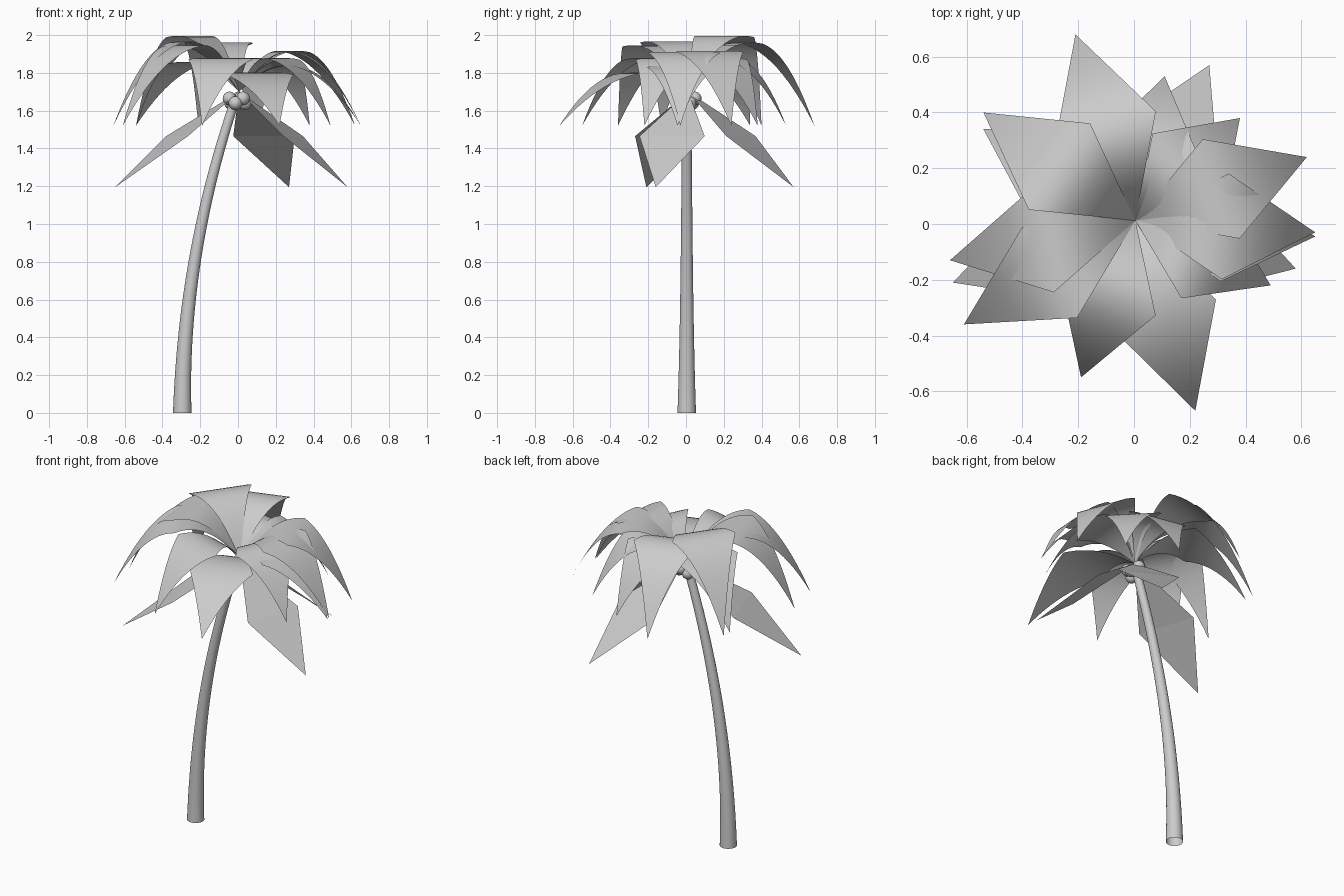
import bpy, bmesh, math
from mathutils import Vector

if "Cube" in bpy.data.objects:
    bpy.data.objects.remove(bpy.data.objects["Cube"])

CROWN = Vector((0.005, 0.012, 1.70))


def grid_object(name, rows, closed=False):
    """Skin consecutive rows of points into a smooth sheet or tube."""
    bm = bmesh.new()
    vr = [[bm.verts.new(p) for p in row] for row in rows]
    for a, b in zip(vr, vr[1:]):
        n = len(a)
        for i in range(n if closed else n - 1):
            j = (i + 1) % n
            bm.faces.new((a[i], a[j], b[j], b[i]))
    bmesh.ops.remove_doubles(bm, verts=bm.verts, dist=1e-5)
    bmesh.ops.recalc_face_normals(bm, faces=bm.faces)
    # sheets face upwards
    if not closed and sum(f.normal.z for f in bm.faces) < 0:
        bmesh.ops.reverse_faces(bm, faces=bm.faces)
    for f in bm.faces:
        f.smooth = True
    me = bpy.data.meshes.new(name)
    bm.to_mesh(me)
    bm.free()
    ob = bpy.data.objects.new(name, me)
    bpy.context.collection.objects.link(ob)
    return ob


# Leaning trunk, flared at the foot and open underneath
rows = []
for k in range(25):
    t = k / 24
    z = 1.68 * t
    x = -0.295 + 0.295 * (z / 1.7) ** 2
    r = 0.024 + 0.014 * (1 - t) + 0.011 * (1 - t) ** 4
    slope = 2 * 0.295 * z / 1.7 ** 2
    c = 1 / math.sqrt(1 + slope * slope)
    rows.append([(x + r * c * math.cos(a), 0.004 + r * math.sin(a),
                  z - r * c * slope * math.cos(a))
                 for a in (math.tau * i / 24 for i in range(24))])
grid_object("trunk", rows, closed=True)


# Kite-shaped frond: straight edges in plan, arched along its length
def frond(name, tip_x, tip_y, mid_z, tip_z=1.52, half_width=0.188, steps=24):
    d = Vector((tip_x - CROWN.x, tip_y - CROWN.y, 0))
    side = Vector((d.y, -d.x, 0)).normalized()
    rows = []
    for k in range(steps + 1):
        t = k / steps
        z = (CROWN.z * 2 * (t - 0.5) * (t - 1) + mid_z * 4 * t * (1 - t)
             + tip_z * 2 * t * (t - 0.5))
        w = half_width * (1 - abs(2 * t - 1))
        c = Vector((CROWN.x, CROWN.y, z)) + d * t
        rows.append([c - side * w, c, c + side * w])
    grid_object(name, rows)


# Arched fronds: tip x, tip y, height at the widest point
arched = [(-0.54, 0.40, 1.99), (-0.66, -0.13, 1.96), (-0.21, 0.68, 1.955),
          (-0.61, -0.36, 1.94), (0.62, 0.24, 1.91), (0.65, -0.03, 1.905),
          (0.65, -0.045, 1.83), (-0.54, 0.34, 1.85), (0.22, -0.67, 1.79),
          (-0.19, -0.55, 1.87), (0.49, -0.22, 1.87), (0.38, 0.38, 1.87),
          (0.11, 0.53, 1.86)]
for i, (x, y, z) in enumerate(arched):
    short = math.hypot(x, y) < 0.6
    frond(f"arched_frond_{i + 1}", x, y, z, half_width=0.18 if short else 0.19)

# Flat drooping fronds
for i, (x, y) in enumerate([(0.27, 0.57), (0.58, -0.16), (-0.65, -0.21)]):
    frond(f"drooping_frond_{i + 1}", x, y, 1.465, 1.195, 0.18, 2)
    for p in bpy.data.objects[f"drooping_frond_{i + 1}"].data.polygons:
        p.use_smooth = False

# Coconut cluster under the crown
for i in range(6):
    a = math.tau * (i + 0.3) / 6
    bpy.ops.mesh.primitive_uv_sphere_add(
        segments=20, ring_count=12, radius=0.036,
        location=(-0.005 + 0.042 * math.cos(a), 0.005 + 0.042 * math.sin(a),
                  1.665 if i % 2 else 1.64))
    ob = bpy.context.object
    ob.name = f"coconut_{i + 1}"
    bpy.ops.object.shade_smooth()
